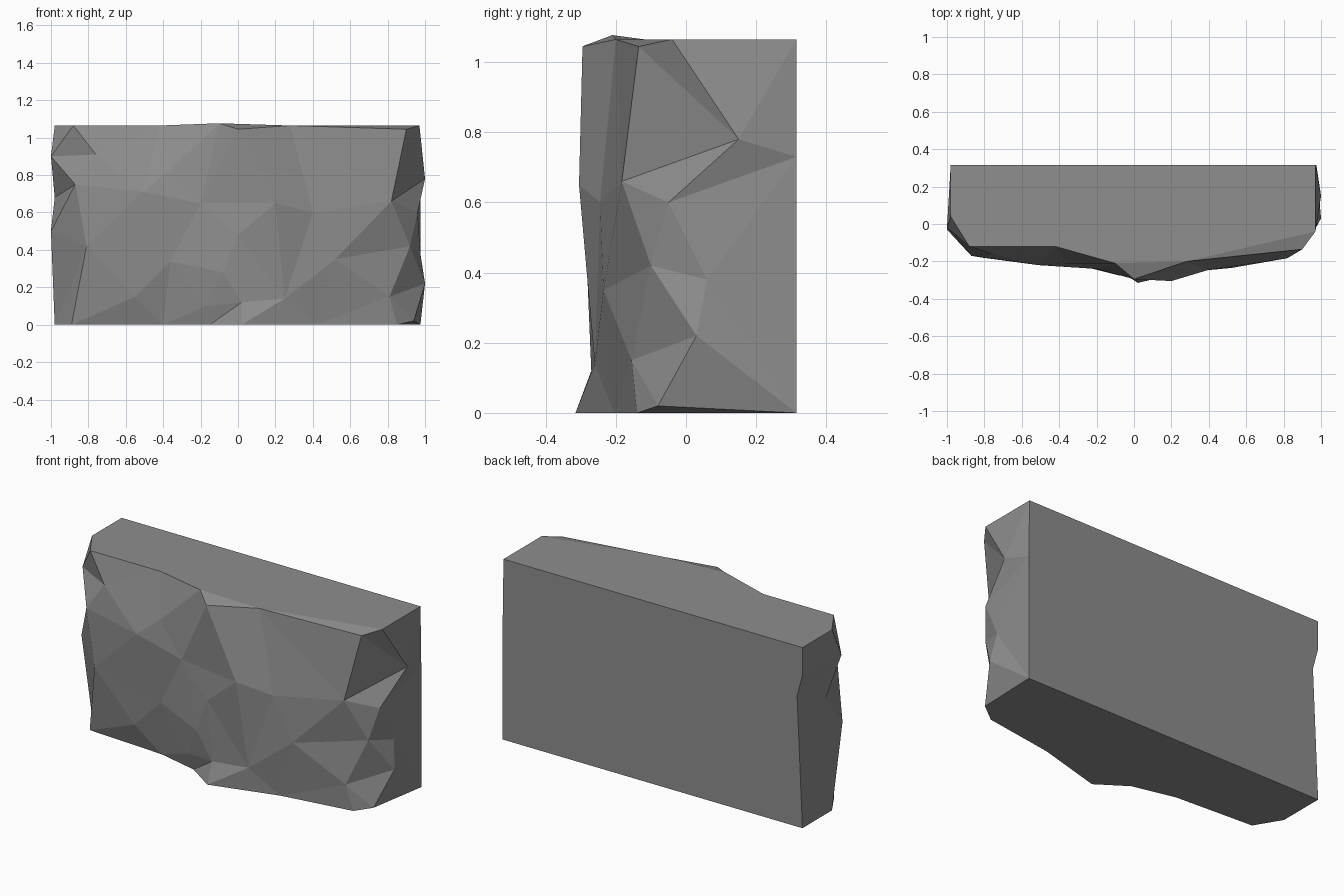
import bpy
import bmesh
from math import atan2
from mathutils import Vector
from mathutils.geometry import delaunay_2d_cdt

cube = bpy.data.objects.get("Cube")
if cube:
    bpy.data.objects.remove(cube, do_unlink=True)

BACK = 0.315
TOP = 1.065


def make_material(name, colour):
    mat = bpy.data.materials.new(name)
    mat.use_nodes = True
    mat.diffuse_color = colour
    for node in mat.node_tree.nodes:
        if node.type == 'BSDF_PRINCIPLED':
            node.inputs["Base Color"].default_value = colour
            node.inputs["Roughness"].default_value = 0.9
    return mat


def unwrap(point):
    """Unroll the rough front and both ends into one flat sheet."""
    return Vector((atan2(point.x, 0.6 - point.y), point.z))


# Rims of the slab, running from the left of the front to the right
foot_rim = [Vector(p) for p in (
    (-.98, BACK, 0), (-.98, .04, 0), (-.89, -.11, 0), (-.4, -.14, 0),
    (-.15, -.2, 0), (.02, -.315, 0), (.42, -.205, 0), (.85, -.14, 0),
    (.94, -.08, .02), (.975, BACK, 0))]
top_rim = [Vector((x, y, TOP)) for x, y in (
    (-.98, BACK), (-.98, .04), (-.88, -.12), (-.42, -.12),
    (-.1, -.21), (.28, -.2), (.97, -.04), (.97, BACK))]
top_rim[4].z += 0.012

# Kinks in the two upright back edges
right_edge = [Vector((.975, BACK, .73))]
left_edge = [Vector((-.98, BACK, .9)), Vector((-.945, BACK, .77))]

# Chipped facets of the front
front_relief = [
    (0, -.295, 1.045), (.9, -.135, 1.045),
    (-.76, -.16, .91), (-.36, -.21, .83), (-.87, -.17, .75),
    (-.51, -.22, .71), (-.2, -.24, .65), (.2, -.305, .65),
    (.4, -.245, .6), (.82, -.183, .66),
    (0, -.285, .48), (-.81, -.18, .42), (-.36, -.205, .34),
    (-.08, -.275, .28), (.52, -.235, .35),
    (-.55, -.18, .15), (-.17, -.225, .1), (.02, -.27, .12),
    (.25, -.26, .14), (.81, -.155, .15),
]

# Broken facets of the two ends
end_relief = [
    (1, .15, .78), (.975, .06, .38), (1, .03, .22),
    (.92, -.1, .42), (.96, -.05, .6),
    (-1, -.02, .9), (-.98, .1, .68), (-1, -.03, .5),
]

# Triangulate the rough skin inside its outline
outline = foot_rim + right_edge + top_rim[::-1] + left_edge
points = outline + [Vector(p) for p in front_relief + end_relief]
sheet = delaunay_2d_cdt([unwrap(p) for p in points], [],
                        [list(range(len(outline)))], 1, 1e-5)
source = sheet[3]

bm = bmesh.new()
verts = [bm.verts.new(p) for p in points]
for face in sheet[2]:
    corners = [source[i][0] for i in face if source[i]]
    if len(set(corners)) > 2:
        bm.faces.new([verts[i] for i in corners])

# Close the flat base, top and back
foot_count = len(foot_rim)
top_start = foot_count + len(right_edge)
top_end = top_start + len(top_rim)
bm.faces.new(verts[:foot_count])
bm.faces.new(verts[top_start:top_end])
bm.faces.new([verts[0]] + verts[foot_count - 1:top_start + 1]
             + verts[top_end - 1:len(outline)])

bmesh.ops.recalc_face_normals(bm, faces=bm.faces[:])
mesh = bpy.data.meshes.new("rock_slab")
bm.to_mesh(mesh)
bm.free()

rock = bpy.data.objects.new("rock_slab", mesh)
bpy.context.collection.objects.link(rock)
mesh.materials.append(make_material("stone grey", (0.27, 0.27, 0.27, 1)))
